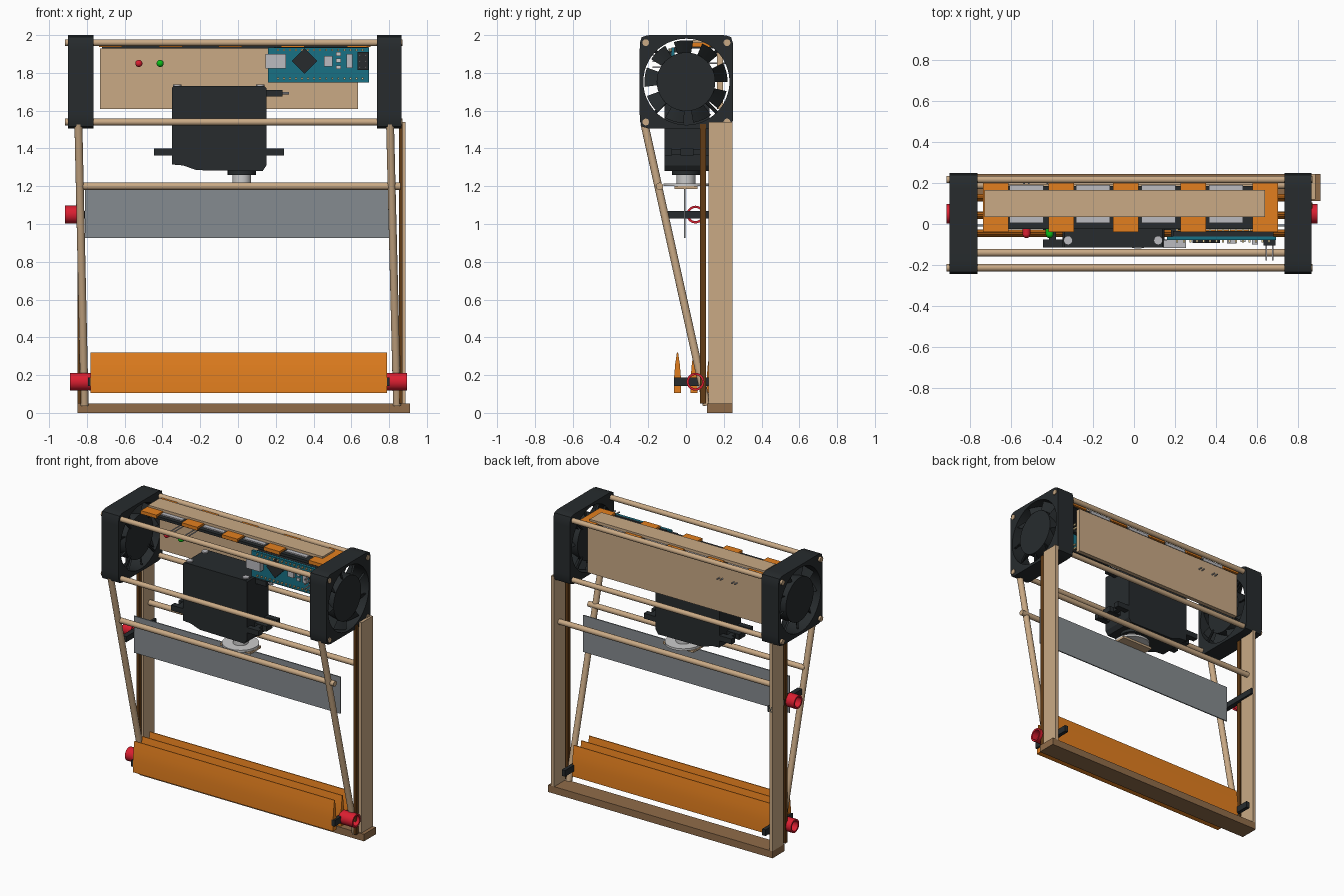
import bpy, bmesh
from math import sin, cos, pi, radians
from mathutils import Vector, Matrix

if "Cube" in bpy.data.objects:
    bpy.data.objects.remove(bpy.data.objects["Cube"])


def mat(name, r, g, b):
    m = bpy.data.materials.new(name)
    m.diffuse_color = [(c / 255) ** 2.2 for c in (r, g, b)] + [1]
    m.use_nodes = True
    m.node_tree.nodes["Principled BSDF"].inputs["Base Color"].default_value = m.diffuse_color
    return m


TAN = mat("tan_wood", 200, 168, 132)
BROWN = mat("brown_wood", 143, 108, 75)
DARKWOOD = mat("dark_wood", 98, 62, 28)
BLACK = mat("black_plastic", 43, 47, 49)
ORANGE = mat("orange", 226, 126, 36)
RED = mat("red", 218, 36, 52)
GREEN = mat("green", 20, 190, 30)
STEEL = mat("steel", 132, 138, 142)
SILVER = mat("silver", 185, 185, 190)
WHITE = mat("white", 225, 225, 225)
TEAL = mat("teal", 30, 112, 132)
GOLD = mat("gold", 225, 205, 150)


def finish(name, bm, m):
    bmesh.ops.recalc_face_normals(bm, faces=bm.faces)
    me = bpy.data.meshes.new(name)
    bm.to_mesh(me)
    bm.free()
    me.materials.append(m)
    ob = bpy.data.objects.new(name, me)
    bpy.context.collection.objects.link(ob)
    return ob


def box(name, x, y, z, m, spin=0):
    """Box from (min, max) ranges, optionally spun around y."""
    bm = bmesh.new()
    c = Vector([(a + b) / 2 for a, b in (x, y, z)])
    s = [b - a for a, b in (x, y, z)]
    bmesh.ops.create_cube(bm, size=1, matrix=Matrix.Translation(c)
                          @ Matrix.Rotation(spin, 4, 'Y') @ Matrix.Diagonal((*s, 1)))
    return finish(name, bm, m)


def rod(name, a, b, r, m, n=20):
    """Cylinder between two points."""
    a, b = Vector(a), Vector(b)
    d = b - a
    bm = bmesh.new()
    bmesh.ops.create_cone(bm, cap_ends=True, segments=n, radius1=r, radius2=r, depth=d.length,
                          matrix=Matrix.Translation((a + b) / 2) @ d.to_track_quat('Z', 'Y').to_matrix().to_4x4())
    return finish(name, bm, m)


def prism(name, pts, axis, lo, hi, m):
    """Extrude a profile along x (yz points) or y (xz points)."""
    bm = bmesh.new()
    put = (lambda p, t: (t, p[0], p[1])) if axis == 'x' else (lambda p, t: (p[0], t, p[1]))
    A, B = [[bm.verts.new(put(p, t)) for p in pts] for t in (lo, hi)]
    bm.faces.new(A)
    bm.faces.new(B)
    for i in range(len(pts)):
        j = (i + 1) % len(pts)
        bm.faces.new((A[i], A[j], B[j], B[i]))
    return finish(name, bm, m)


def ring(name, outer, inner, cy, cz, x0, x1, m, n=72):
    """Hollow body along x; outer and inner give radius by angle."""
    bm = bmesh.new()
    loops = []
    for f, x in ((outer, x0), (outer, x1), (inner, x1), (inner, x0)):
        loops.append([bm.verts.new((x, cy + f(t) * cos(t), cz + f(t) * sin(t)))
                      for t in (2 * pi * i / n for i in range(n))])
    for k in range(4):
        A, B = loops[k], loops[(k + 1) % 4]
        for i in range(n):
            j = (i + 1) % n
            bm.faces.new((A[i], A[j], B[j], B[i]))
    return finish(name, bm, m)


# End fans: rounded square frame, hub, twisted blades, struts
def rounded_square(t):
    return 0.247 / (abs(cos(t)) ** 16 + abs(sin(t)) ** 16) ** (1 / 16)


def fan(side, x0, x1, out):
    cz, cx = 1.753, (x0 + x1) / 2
    ring(side + "_fan_frame", rounded_square, lambda t: 0.228, 0.002, cz, x0, x1, BLACK)
    rod(side + "_fan_hub", (x0 + 0.008, 0, cz), (x1 - 0.008, 0, cz), 0.155, BLACK, 48)
    for k in range(9):
        bm = bmesh.new()
        rows = []
        for s in range(5):
            u = s / 4
            a = radians(40 * k + 27 * u)
            x = cx + (u - 0.5) * 0.085 * out
            rows.append([bm.verts.new((x + dx, r * cos(a), cz + r * sin(a)))
                         for r, dx in ((0.15, 0), (0.22, 0), (0.22, 0.014), (0.15, 0.014))])
        for A, B in zip(rows, rows[1:]):
            for i in range(4):
                j = (i + 1) % 4
                bm.faces.new((A[i], A[j], B[j], B[i]))
        bm.faces.new(rows[0])
        bm.faces.new(rows[-1])
        finish(f"{side}_fan_blade", bm, BLACK)
    xi = x0 + 0.01 if out > 0 else x1 - 0.01
    for k in range(4):
        a = radians(45 + 90 * k)
        rod(side + "_fan_strut", (xi, 0.14 * cos(a), cz + 0.14 * sin(a)),
            (xi, 0.235 * cos(a), cz + 0.235 * sin(a)), 0.009, BLACK, 8)


fan("left", -0.9, -0.765, -1)
fan("right", 0.735, 0.866, 1)

# Long rods through the fan corners, and cross rods lower down
for y in (-0.213, 0.217):
    for z in (1.96, 1.54):
        rod("fan_rod", (-0.915, y, z), (0.872, y, z), 0.018, TAN)
rod("front_cross_rod", (-0.84, -0.14, 1.2), (0.86, -0.14, 1.2), 0.019, TAN)
rod("back_cross_rod", (-0.84, 0.19, 1.2), (0.86, 0.19, 1.2), 0.019, TAN)

# Frame: base bar, flat posts, dark rails, slanted legs
box("base_bar", (-0.85, 0.91), (0.112, 0.245), (0, 0.05), BROWN)
box("left_post", (-0.85, -0.825), (0.12, 0.245), (0.05, 1.52), TAN)
box("right_post", (0.862, 0.886), (0.12, 0.245), (0.05, 1.54), TAN)
box("left_rail", (-0.85, -0.83), (0.075, 0.105), (0.05, 1.53), DARKWOOD)
box("right_rail", (0.852, 0.872), (0.075, 0.105), (0.05, 1.53), DARKWOOD)
rod("left_leg", (-0.845, -0.22, 1.53), (-0.812, 0.11, 0.04), 0.021, TAN)
rod("right_leg", (0.805, -0.22, 1.53), (0.842, 0.11, 0.04), 0.021, TAN)

# Back panel with top strip over a banded pack
box("back_panel", (-0.73, 0.635), (0.165, 0.195), (1.61, 1.93), TAN)
box("pack_base", (-0.72, 0.69), (-0.025, 0.185), (1.93, 1.948), BLACK)
for x in (-0.675, -0.355, -0.04, 0.29, 0.64):
    box("pack_orange_band", (x - 0.062, x + 0.062), (-0.038, 0.2), (1.938, 1.962), ORANGE)
for x in (-0.525, -0.2, 0.12, 0.45):
    box("pack_silver_band", (x - 0.083, x + 0.083), (0.005, 0.19), (1.936, 1.956), SILVER)
box("top_strip", (-0.73, 0.64), (0.035, 0.165), (1.955, 1.975), TAN)

# Indicator lights with long leads through the panel
for x, m in ((-0.525, RED), (-0.412, GREEN)):
    bm = bmesh.new()
    bmesh.ops.create_uvsphere(bm, u_segments=16, v_segments=10, radius=0.019,
                              matrix=Matrix.Translation((x, -0.05, 1.85)))
    finish("light_bulb", bm, m)
    rod("light_base", (x, -0.05, 1.85), (x, -0.025, 1.85), 0.019, m, 16)
    for dx in (-0.012, 0.012):
        rod("light_lead", (x + dx, -0.03, 1.85), (x + dx, 0.225, 1.85), 0.004, SILVER, 8)

# Controller board
box("board", (0.16, 0.693), (-0.078, -0.06), (1.75, 1.935), TEAL)
for z in (1.77, 1.922):
    box("pin_header", (0.19, 0.68), (-0.06, -0.035), (z - 0.014, z + 0.014), BLACK)
    for i in range(15):
        x = 0.211 + i * 0.032
        box("pin", (x - 0.005, x + 0.005), (-0.09, 0.03), (z - 0.005, z + 0.005), GOLD)
box("usb_socket", (0.145, 0.255), (-0.118, -0.078), (1.822, 1.9), SILVER)
box("main_chip", (0.305, 0.4), (-0.092, -0.078), (1.815, 1.91), BLACK, radians(45))
box("reset_button", (0.455, 0.5), (-0.095, -0.078), (1.835, 1.89), SILVER)
for z in (1.83, 1.865, 1.9):
    box("small_part", (0.52, 0.545), (-0.088, -0.078), (z - 0.01, z + 0.01), WHITE)
box("crystal", (0.575, 0.605), (-0.1, -0.078), (1.825, 1.9), SILVER)
box("front_header", (0.632, 0.69), (-0.105, -0.078), (1.815, 1.91), BLACK)
for x in (0.645, 0.677):
    for z in (1.83, 1.862, 1.894):
        box("front_pin", (x - 0.004, x + 0.004), (-0.178, -0.08), (z - 0.004, z + 0.004), SILVER)

# Servo motor
prism("servo_body", [(-0.35, 1.72), (-0.34, 1.73), (0.14, 1.73), (0.15, 1.72), (0.15, 1.31), (0.13, 1.28),
                     (-0.22, 1.285), (-0.29, 1.31), (-0.35, 1.315)], 'y', -0.115, 0.125, BLACK)
for a, b in ((-0.445, -0.35), (0.15, 0.243)):
    for y in ((-0.115, -0.075), (-0.03, 0.04), (0.085, 0.125)):
        box("servo_ear", (a, b), y, (1.362, 1.4), BLACK)
    box("servo_ear_root", (a + 0.03, b - 0.03), (-0.11, 0.12), (1.365, 1.397), BLACK)
for x in (-0.322, 0.118):
    for y in (-0.08, 0.09):
        rod("servo_screw", (x, y, 1.72), (x, y, 1.738), 0.022, SILVER, 16)
box("servo_cable_boot", (0.15, 0.235), (-0.02, 0.03), (1.675, 1.71), BLACK)
rod("servo_cable", (0.235, 0.005, 1.692), (0.27, 0.005, 1.692), 0.007, SILVER, 8)
rod("servo_neck", (0.02, 0, 1.26), (0.02, 0, 1.285), 0.075, BLACK, 24)
rod("servo_shaft", (0.02, 0, 1.21), (0.02, 0, 1.262), 0.05, WHITE, 24)
rod("servo_horn", (0.02, 0, 1.2), (0.02, 0, 1.215), 0.12, WHITE, 32)
box("horn_plate", (-0.1, 0.14), (-0.06, 0.06), (1.185, 1.2), TAN)

# Hanging grey blade
box("grey_blade", (-0.81, 0.81), (-0.011, -0.003), (0.925, 1.185), STEEL)

# Three tapered orange vanes
for y in (-0.045, 0.043, 0.128):
    h = 0.018
    prism("orange_vane", [(y - h, 0.105), (y + h, 0.105), (y + h, 0.19), (y + 0.012, 0.26), (y + 0.003, 0.32),
                          (y - 0.003, 0.32), (y - 0.012, 0.26), (y - h, 0.19)], 'x', -0.78, 0.79, ORANGE)

# Red hollow sleeves and black pivot arms
for x0, x1, z in ((-0.915, -0.845, 1.05), (-0.89, -0.78, 0.165), (0.785, 0.895, 0.165)):
    ring("red_sleeve", lambda t: 0.047, lambda t: 0.035, 0.05, z, x0, x1, RED, 28)
box("upper_arm", (-0.845, -0.81), (-0.095, 0.245), (1.03, 1.07), BLACK)
for x in (-0.782, 0.79):
    box("lower_arm", (x - 0.013, x + 0.013), (-0.063, 0.245), (0.143, 0.187), BLACK)

# Smooth round parts, keep hard edges
bpy.ops.object.select_all(action='SELECT')
bpy.context.view_layer.objects.active = bpy.context.collection.objects[0]
bpy.ops.object.shade_smooth_by_angle(angle=radians(30))
